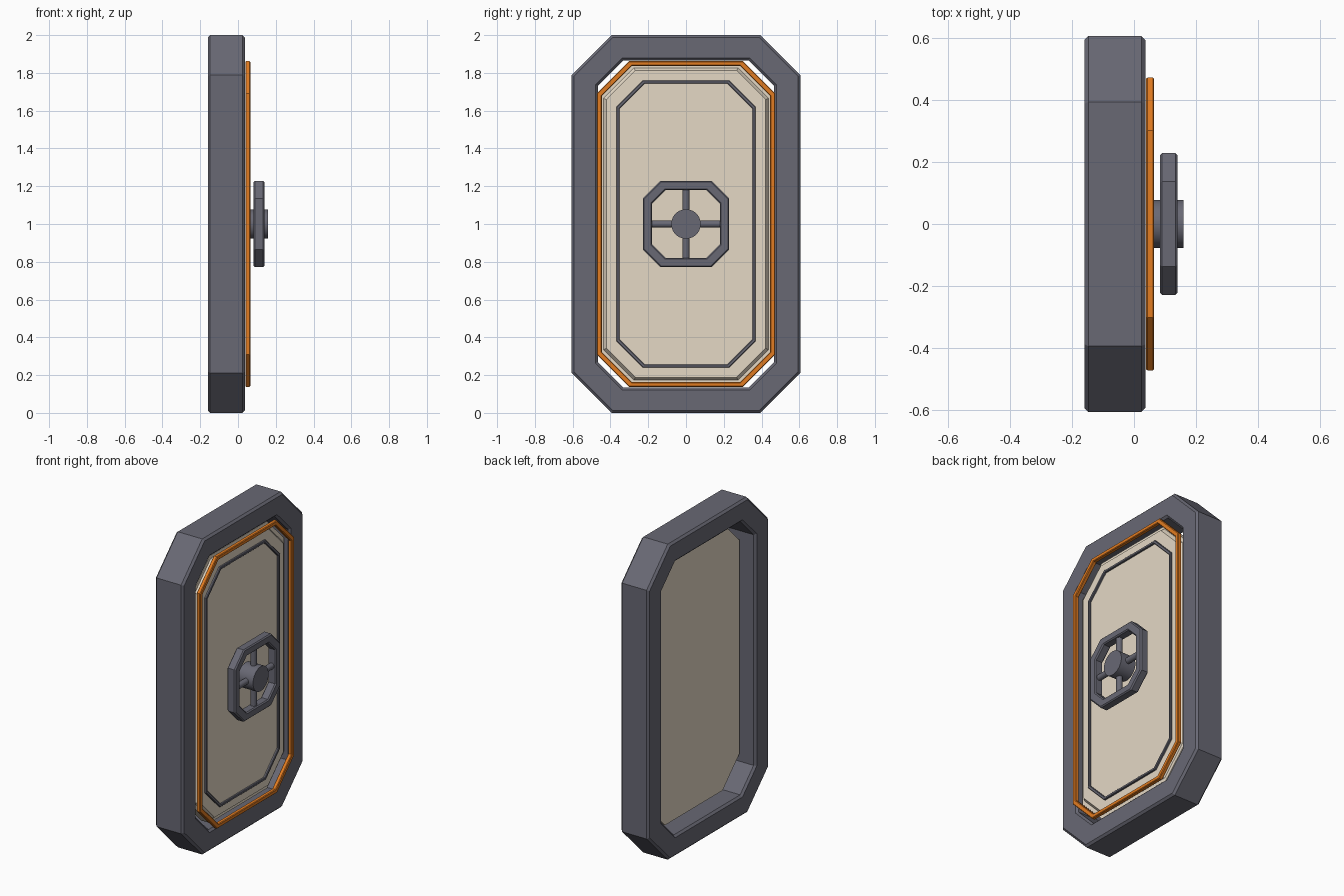
import bpy, bmesh
from math import radians
from mathutils import Matrix, Vector

cube = bpy.data.objects.get("Cube")
if cube:
    bpy.data.objects.remove(cube, do_unlink=True)


def material(name, color):
    mat = bpy.data.materials.new(name)
    mat.use_nodes = True
    mat.diffuse_color = (*color, 1)
    mat.node_tree.nodes["Principled BSDF"].inputs["Base Color"].default_value = (*color, 1)
    return mat


STEEL = material("dark steel", (0.14, 0.14, 0.175))
CREAM = material("cream paint", (0.78, 0.69, 0.56))
ORANGE = material("orange seal", (0.76, 0.2, 0.015))


def octagon(w, h, c):
    """Chamfered rectangle of half sizes w, h in the y-z plane."""
    pts = [(w, h - c), (w - c, h), (c - w, h), (-w, h - c)]
    return pts + [(-y, -z) for y, z in pts]


def finish(name, bm, mat, bevel=0, smooth=False):
    bmesh.ops.recalc_face_normals(bm, faces=bm.faces)
    mesh = bpy.data.meshes.new(name)
    bm.to_mesh(mesh)
    bm.free()
    mesh.materials.append(mat)
    obj = bpy.data.objects.new(name, mesh)
    bpy.context.collection.objects.link(obj)
    if bevel:
        mod = obj.modifiers.new("edge bevel", "BEVEL")
        mod.width = bevel
        mod.segments = 1
        mod.limit_method = "ANGLE"
        mod.angle_limit = radians(50)
    if smooth:
        bpy.ops.object.select_all(action="DESELECT")
        obj.select_set(True)
        bpy.context.view_layer.objects.active = obj
        bpy.ops.object.shade_smooth_by_angle(angle=radians(35))
    return obj


def loft(bm, sections):
    """Skin octagon sections given as (x, size) and return their loops."""
    loops = [[bm.verts.new((x, y, z + 1)) for y, z in octagon(*size)] for x, size in sections]
    for a, b in zip(loops, loops[1:]):
        bridge(bm, a, b)
    return loops


def bridge(bm, a, b):
    for i in range(8):
        j = (i + 1) % 8
        bm.faces.new((a[i], a[j], b[j], b[i]))


def ring(name, outer, inner, x0, x1, mat, bevel=0):
    bm = bmesh.new()
    loops = loft(bm, [(x0, outer), (x1, outer), (x1, inner), (x0, inner)])
    bridge(bm, loops[-1], loops[0])
    return finish(name, bm, mat, bevel)


def slab(name, sections, mat):
    bm = bmesh.new()
    loops = loft(bm, sections)
    bm.faces.new(loops[0])
    bm.faces.new(loops[-1])
    return finish(name, bm, mat)


def cylinder(name, start, end, radius, mat, sides=24):
    start, end = Vector(start), Vector(end)
    axis = end - start
    turn = Vector((0, 0, 1)).rotation_difference(axis).to_matrix().to_4x4()
    bm = bmesh.new()
    bmesh.ops.create_cone(bm, cap_ends=True, segments=sides, radius1=radius, radius2=radius,
                          depth=axis.length, matrix=Matrix.Translation((start + end) / 2) @ turn)
    return finish(name, bm, mat, smooth=True)


# Surrounding frame
ring("door_frame", (0.605, 1.0, 0.212), (0.467, 0.866, 0.135), -0.16, 0.037, STEEL, 0.013)

# Door leaf: flat rim, then a sloped step up to the raised face
slab("door_panel", [
    (-0.055, (0.456, 0.846, 0.168)),
    (0.002, (0.456, 0.846, 0.168)),
    (0.002, (0.436, 0.826, 0.16)),
    (0.025, (0.422, 0.812, 0.154)),
], CREAM)

# Seal and decorative inlay
ring("orange_seal", (0.471, 0.862, 0.17), (0.446, 0.837, 0.16), 0.039, 0.065, ORANGE, 0.004)
ring("panel_inlay", (0.369, 0.76, 0.141), (0.353, 0.744, 0.134), 0.015, 0.037, STEEL, 0.003)

# Handwheel
ring("wheel_rim", (0.228, 0.228, 0.092), (0.179, 0.179, 0.071), 0.083, 0.14, STEEL, 0.007)
cylinder("wheel_hub", (0.055, 0, 1), (0.16, 0, 1), 0.078, STEEL, 32)
for label, (y, z) in {"left": (-1, 0), "right": (1, 0), "upper": (0, 1), "lower": (0, -1)}.items():
    cylinder("wheel_spoke_" + label, (0.11, 0, 1), (0.11, y * 0.19, 1 + z * 0.19), 0.019, STEEL, 16)
